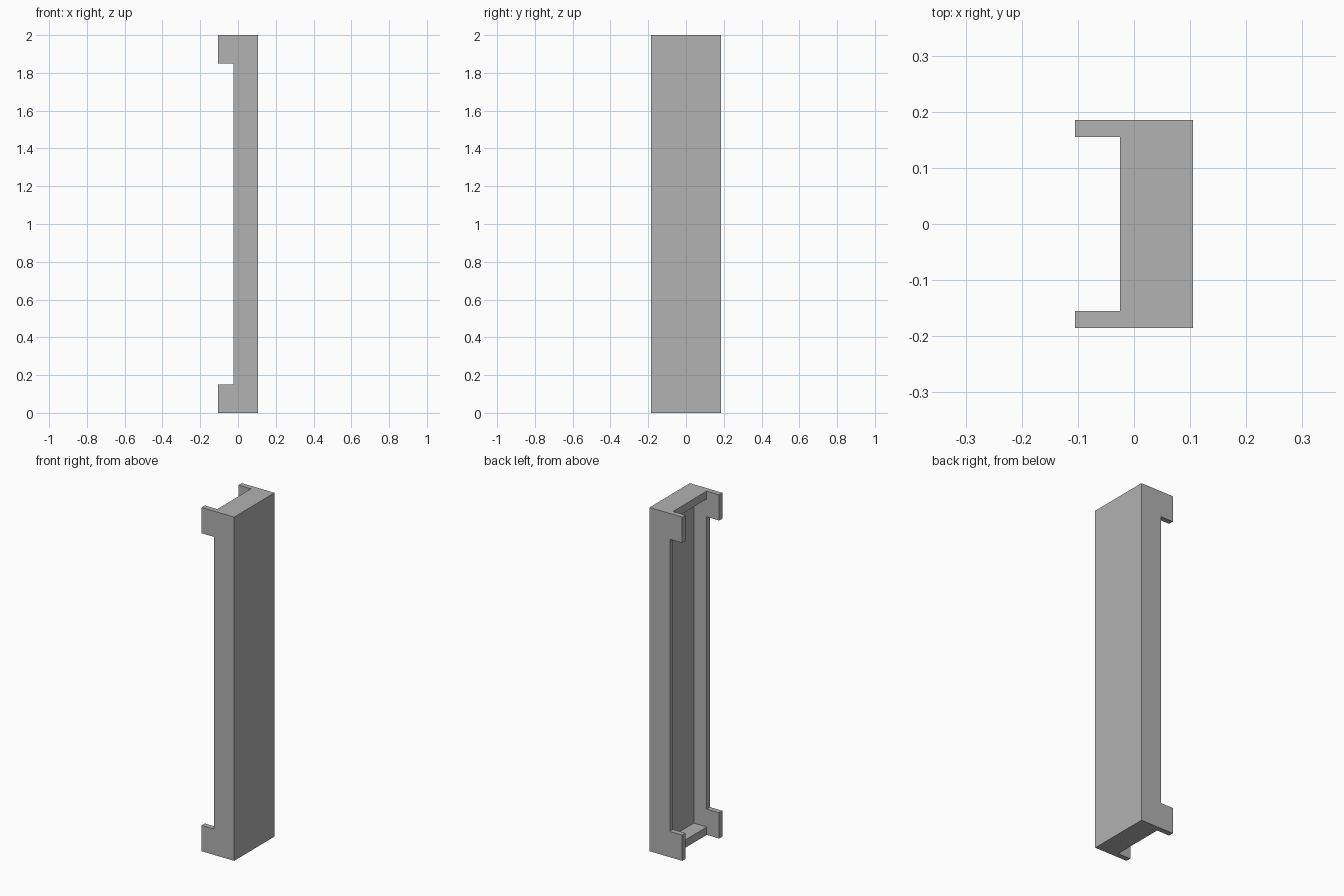
import bpy
import bmesh

cube = bpy.data.objects.get("Cube")
if cube:
    bpy.data.objects.remove(cube, do_unlink=True)

HEIGHT = 2.0
BACK, RIM, HOOK = 0.105, -0.025, -0.105   # x of back face, tray rim, hook tips
HALF_W, INNER_W = 0.185, 0.155            # outer and inner half widths
HOOK_H, END_T, FLOOR_X = 0.15, 0.046, 0.058

grey = bpy.data.materials.new("plain grey")
grey.use_nodes = True
colour = (0.445, 0.445, 0.445, 1)
grey.diffuse_color = colour
grey.node_tree.nodes["Principled BSDF"].inputs["Base Color"].default_value = colour


def extrude_profile(name, profile, half_width):
    """Extrude an x-z outline along y, centred on y = 0."""
    bm = bmesh.new()
    face = bm.faces.new([bm.verts.new((x, -half_width, z)) for x, z in profile])
    new = bmesh.ops.extrude_face_region(bm, geom=[face])["geom"]
    verts = [v for v in new if isinstance(v, bmesh.types.BMVert)]
    bmesh.ops.translate(bm, verts=verts, vec=(0, 2 * half_width, 0))
    bmesh.ops.recalc_face_normals(bm, faces=bm.faces)
    mesh = bpy.data.meshes.new(name)
    bm.to_mesh(mesh)
    bm.free()
    mesh.materials.append(grey)
    obj = bpy.data.objects.new(name, mesh)
    bpy.context.collection.objects.link(obj)
    return obj


def cut(body, x_max, z_min, z_max):
    """Cut a box, open towards the hooks, between the two side walls."""
    x_min = HOOK - 0.1
    cutter = extrude_profile("cutter", [(x_min, z_min), (x_max, z_min),
                                        (x_max, z_max), (x_min, z_max)], INNER_W)
    cutter.hide_render = True
    mod = body.modifiers.new("cut", 'BOOLEAN')
    mod.operation = 'DIFFERENCE'
    mod.solver = 'EXACT'
    mod.object = cutter
    bpy.context.view_layer.objects.active = body
    bpy.ops.object.modifier_apply(modifier=mod.name)
    bpy.data.objects.remove(cutter, do_unlink=True)


# C-shaped side outline with a hook at each end
outline = [(BACK, 0), (BACK, HEIGHT), (HOOK, HEIGHT), (HOOK, HEIGHT - HOOK_H),
           (RIM, HEIGHT - HOOK_H), (RIM, HOOK_H), (HOOK, HOOK_H), (HOOK, 0)]
tray = extrude_profile("hooked_tray", outline, HALF_W)

# Gap between the hooks, then the recess of the tray
cut(tray, RIM, -0.1, HEIGHT + 0.1)
cut(tray, FLOOR_X, END_T, HEIGHT - END_T)
